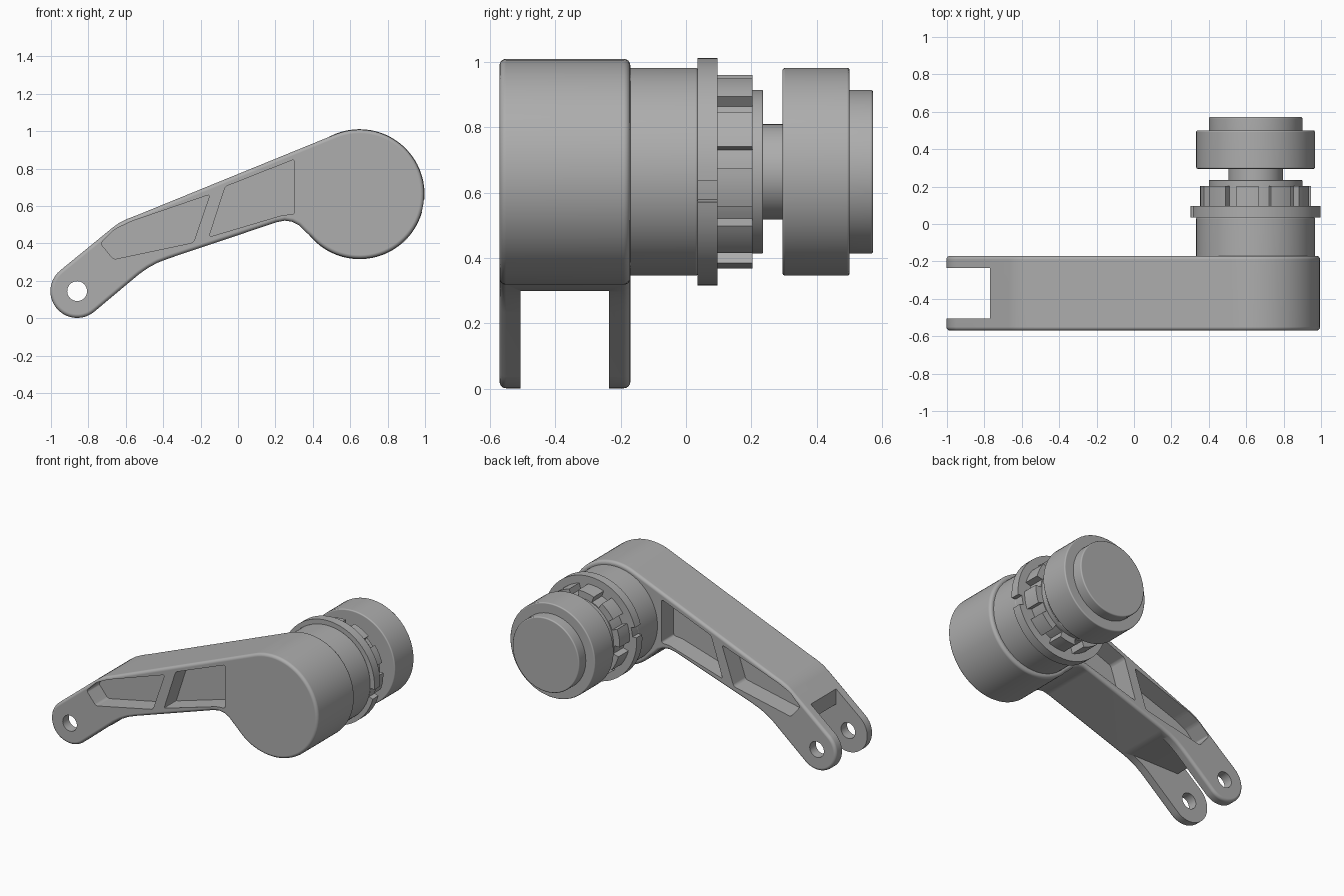
import bpy, bmesh, math
from mathutils import Vector

if "Cube" in bpy.data.objects:
    bpy.data.objects.remove(bpy.data.objects["Cube"], do_unlink=True)

grey = bpy.data.materials.new("satin_grey")
grey.use_nodes = True
colour = (0.42, 0.42, 0.42, 1)
grey.diffuse_color = colour
grey.node_tree.nodes["Principled BSDF"].inputs["Base Color"].default_value = colour

CX, CZ = 0.65, 0.6635      # hub axis
PX, PZ = -0.86, 0.145      # fork pivot


def arc(cx, cz, r, a0, a1, n):
    """Points on an arc in the xz plane, angles in degrees."""
    return [(cx + r * math.cos(math.radians(a0 + (a1 - a0) * i / n)),
             cz + r * math.sin(math.radians(a0 + (a1 - a0) * i / n)))
            for i in range(n + 1)]


def circle(cx, cz, r, n=72):
    return arc(cx, cz, r, 0, 360, n)[:-1]


def prism(name, pts, y0, y1, rim=0.0, corner=0.0):
    """Extrude an xz outline from y0 to y1; round its rims or its corners."""
    bm = bmesh.new()
    base = bm.faces.new([bm.verts.new((x, y0, z)) for x, z in pts])
    ext = bmesh.ops.extrude_face_region(bm, geom=[base])
    top = [g for g in ext["geom"] if isinstance(g, bmesh.types.BMVert)]
    bmesh.ops.translate(bm, verts=top, vec=Vector((0, y1 - y0, 0)))
    bmesh.ops.recalc_face_normals(bm, faces=bm.faces)
    across = [e for e in bm.edges if abs(e.verts[0].co.y - e.verts[1].co.y) > 1e-5]
    rims = [e for e in bm.edges if e not in across]
    if corner:
        bmesh.ops.bevel(bm, geom=across, offset=corner, segments=4,
                        profile=0.5, affect='EDGES')
    if rim:
        bmesh.ops.bevel(bm, geom=rims, offset=rim, segments=4,
                        profile=0.5, affect='EDGES')
    bmesh.ops.recalc_face_normals(bm, faces=bm.faces)
    me = bpy.data.meshes.new(name)
    bm.to_mesh(me)
    bm.free()
    me.materials.append(grey)
    ob = bpy.data.objects.new(name, me)
    bpy.context.collection.objects.link(ob)
    return ob


def activate(ob):
    bpy.ops.object.select_all(action='DESELECT')
    ob.select_set(True)
    bpy.context.view_layer.objects.active = ob


def cut(ob, cutter):
    cutter.hide_render = True
    activate(ob)
    mod = ob.modifiers.new("cut", 'BOOLEAN')
    mod.operation = 'DIFFERENCE'
    mod.solver = 'EXACT'
    mod.object = cutter
    bpy.ops.object.modifier_apply(modifier=mod.name)
    bpy.data.objects.remove(cutter, do_unlink=True)


def finish(ob):
    activate(ob)
    bpy.ops.object.shade_smooth_by_angle(angle=math.radians(32))
    mod = ob.modifiers.new("weighted_normals", 'WEIGHTED_NORMAL')
    mod.keep_sharp = True


# Lever arm: round head, bent beam and fork end
FRONT, BACK = -0.57, -0.17
outline = arc(CX, CZ, 0.345, 112.6, -139, 56)
outline += [(0.355, 0.468), (0.325, 0.498), (0.29, 0.516), (0.25, 0.522), (0.205, 0.513),
            (-0.37, 0.32), (-0.43, 0.297), (-0.48, 0.27), (-0.53, 0.235)]
outline += arc(PX, PZ, 0.143, -49, -230, 28)
outline += [(-0.67, 0.485), (-0.635, 0.51), (-0.59, 0.532), (-0.53, 0.555)]
arm = prism("lever_arm", outline, FRONT, BACK, rim=0.02)

# Pockets on both faces, separated by a slanted rib and a central web
pockets = [
    [(-0.735, 0.40), (-0.66, 0.475), (-0.57, 0.518), (-0.15, 0.662),
     (-0.238, 0.405), (-0.665, 0.315)],
    [(-0.068, 0.704), (0.302, 0.85), (0.302, 0.556), (0.24, 0.552), (-0.155, 0.435)],
]
DEPTH = 0.13
for pts in pockets:
    for y0, y1 in ((FRONT - 0.1, FRONT + DEPTH), (BACK - DEPTH, BACK + 0.1)):
        cut(arm, prism("pocket_cutter", pts, y0, y1, corner=0.014))

# Slot between the fork tines, and the pivot hole through them
slot = [(-1.1, -0.1), (-0.3, -0.1), (-0.3, 0.3), (-0.77, 0.3), (-0.77, 0.6), (-1.1, 0.6)]
cut(arm, prism("slot_cutter", slot, -0.505, -0.235))
cut(arm, prism("hole_cutter", circle(PX, PZ, 0.053, 40), -0.7, 0))
finish(arm)

# Plain round parts of the hub: name, radius, start, end, rim rounding
rounds = [
    ("hub_barrel", 0.3175, -0.2, 0.037, 0.008),
    ("retaining_disc", 0.25, 0.19, 0.235, 0.004),
    ("neck", 0.146, 0.225, 0.30, 0.0),
    ("knob", 0.3175, 0.295, 0.5, 0.008),
    ("knob_cap", 0.25, 0.49, 0.572, 0.008),
]
for name, r, y0, y1, rim in rounds:
    finish(prism(name, circle(CX, CZ, r), y0, y1, rim=rim))


def notched(count, first, gap, r_out, r_in, n):
    """Round outline with evenly spaced notches, the first centred at an angle."""
    step, pts = 360 / count, []
    for i in range(count):
        a = first + i * step
        pts += arc(CX, CZ, r_in, a - gap / 2, a + gap / 2, 3)
        pts += arc(CX, CZ, r_out, a + gap / 2, a + step - gap / 2, n)
    return pts


# Flange with two small notches, then the toothed ring
finish(prism("flange", notched(2, -10, 11, 0.3475, 0.3175, 32), 0.035, 0.096))
finish(prism("toothed_ring", notched(10, 8.5, 13, 0.296, 0.256, 6), 0.09, 0.203))
